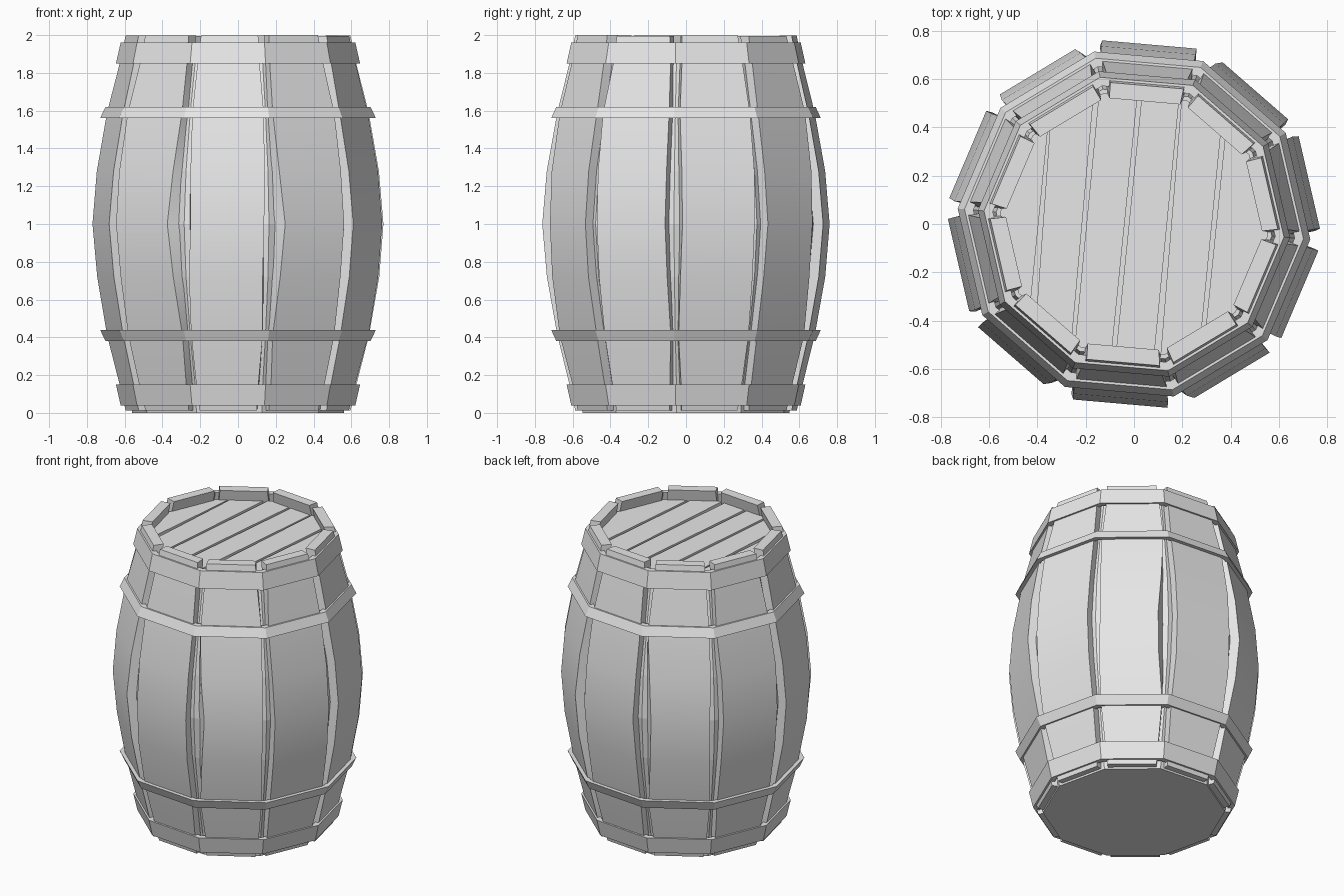
import bpy, bmesh, math, random
from mathutils import Vector, Matrix

if "Cube" in bpy.data.objects:
    bpy.data.objects.remove(bpy.data.objects["Cube"])

random.seed(4)
SIDES = 10
START = 13                      # direction of the first stave, in degrees
C = math.cos(math.pi / SIDES)   # apothem / corner radius

grey = bpy.data.materials.new("plain grey")
grey.diffuse_color = (0.8, 0.8, 0.8, 1)
grey.use_nodes = True
grey.node_tree.nodes["Principled BSDF"].inputs["Base Color"].default_value = grey.diffuse_color


def finish(name, bm, smooth=False):
    bmesh.ops.recalc_face_normals(bm, faces=bm.faces)
    mesh = bpy.data.meshes.new(name)
    bm.to_mesh(mesh)
    bm.free()
    mesh.materials.append(grey)
    obj = bpy.data.objects.new(name, mesh)
    bpy.context.collection.objects.link(obj)
    if smooth:
        bpy.ops.object.select_all(action='DESELECT')
        obj.select_set(True)
        bpy.context.view_layer.objects.active = obj
        bpy.ops.object.shade_smooth_by_angle(angle=math.radians(25))
    return obj


def loft(bm, rings, close=False):
    """Skin a list of vertex rings; cap the ends or close into a loop."""
    rows = [[bm.verts.new(p) for p in ring] for ring in rings]
    n = len(rows[0])
    pairs = list(zip(rows, rows[1:]))
    if close:
        pairs.append((rows[-1], rows[0]))
    else:
        bm.faces.new(rows[0][::-1])
        bm.faces.new(rows[-1])
    for a, b in pairs:
        for i in range(n):
            j = (i + 1) % n
            bm.faces.new((a[i], a[j], b[j], b[i]))


def decagon(apothem, z):
    pts = []
    for k in range(SIDES):
        a = math.radians(START + 18 + 36 * k)
        pts.append((apothem / C * math.cos(a), apothem / C * math.sin(a), z))
    return pts


# Barrel bulge: height, outer distance of the stave face, half width
half = [(0.012, 0.575, 0.152), (0.15, 0.605, 0.165), (0.41, 0.667, 0.19),
        (0.72, 0.722, 0.2)]
profile = half + [(1.0, 0.746, 0.202)] + [(2 - z, a, w) for z, a, w in half[::-1]]

# Staves: bowed planks, some with a chipped outer edge
chips = {1: (0.0, 0.045), 3: (0.04, 0.0)}   # (clockwise, anticlockwise) edge
for k in range(SIDES):
    bm = bmesh.new()
    cw, ccw = chips.get(k % 5, (0.012, 0.0))
    rings = []
    top = random.uniform(0.0, 0.008)
    for i, (z, a, w) in enumerate(profile):
        f = {3: 0.7, 4: 1.0, 5: 0.5}.get(i, 0)
        j = random.uniform(-0.006, 0.006)
        if i == len(profile) - 1:
            z = 2.0 - top
        rings.append([(a, -w + cw * f + j, z), (a, w - ccw * f + j, z),
                      (a - 0.065, w * 0.97, z), (a - 0.065, -w * 0.97, z)])
    loft(bm, rings)
    bm.transform(Matrix.Rotation(math.radians(START + 36 * k), 4, 'Z'))
    finish(f"stave_{k + 1}", bm, True)

# Closed inner body seen between the staves, also the barrel floor
bm = bmesh.new()
body = [(0.0, 0.535)] + [(z, a - 0.052) for z, a, w in profile[1:-1]] + [(1.885, 0.545)]
loft(bm, [decagon(a, z) for z, a in body])
finish("inner_body", bm)

# Hoops: tapered flat bands, mirrored top and bottom
hoops = {"end_hoop": (0.04, 0.15, 0.593, 0.617), "belly_hoop": (0.38, 0.44, 0.670, 0.697)}
for name, (z0, z1, a0, a1) in hoops.items():
    for place in ("lower", "upper"):
        t = 0.035
        ring = [(a0, z0), (a1, z1), (a1 - t, z1), (a0 - t, z0)]
        if place == "upper":
            ring = [(a, 2 - z) for a, z in ring]
        bm = bmesh.new()
        loft(bm, [decagon(a, z) for a, z in ring], close=True)
        finish(f"{place}_{name}", bm)

# Lid planks: a ten-sided slab sliced into boards with uneven gaps
along = Vector((math.cos(math.radians(85)), math.sin(math.radians(85)), 0))
across = Vector((along.y, -along.x, 0))
cuts = [-0.6, -0.385, -0.205, -0.03, 0.145, 0.33, 0.6]


def slice_off(bm, offset, tilt, sign):
    normal = (across + along * tilt) * sign
    geom = bm.verts[:] + bm.edges[:] + bm.faces[:]
    cut = bmesh.ops.bisect_plane(bm, geom=geom, plane_co=across * offset,
                                 plane_no=normal, clear_outer=True)
    edges = [e for e in cut["geom_cut"] if isinstance(e, bmesh.types.BMEdge)]
    if edges:
        bmesh.ops.edgeloop_fill(bm, edges=edges)


for i in range(len(cuts) - 1):
    bm = bmesh.new()
    loft(bm, [decagon(0.53, 1.88), decagon(0.53, 1.925)])
    slice_off(bm, cuts[i] + 0.009, random.uniform(-0.015, 0.015), -1)
    slice_off(bm, cuts[i + 1] - 0.009, random.uniform(-0.015, 0.015), 1)
    finish(f"lid_plank_{i + 1}", bm)
